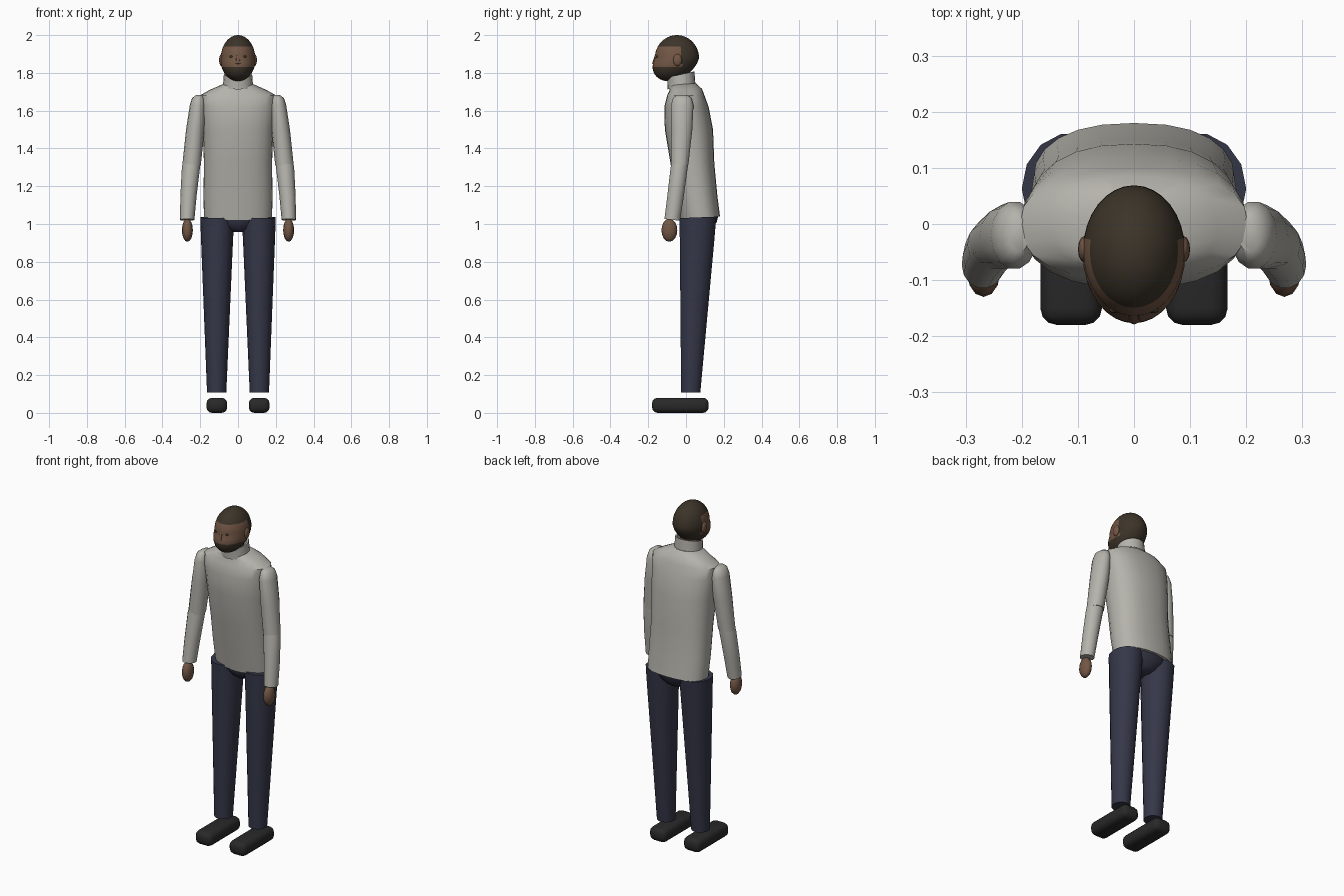
import bpy, bmesh, math
from mathutils import Vector

if "Cube" in bpy.data.objects:
    bpy.data.objects.remove(bpy.data.objects["Cube"])


def material(name, rgb):
    m = bpy.data.materials.new(name)
    m.diffuse_color = (*rgb, 1)
    m.use_nodes = True
    m.node_tree.nodes["Principled BSDF"].inputs["Base Color"].default_value = m.diffuse_color
    return m


SHIRT = material("shirt_cloth", (0.46, 0.45, 0.41))
NAVY = material("trouser_cloth", (0.035, 0.038, 0.065))
BLACK = material("shoe_leather", (0.022, 0.022, 0.022))
SKIN = material("skin", (0.17, 0.095, 0.06))
HAIR = material("hair", (0.045, 0.034, 0.022))


def finish(bm, name, mats, angle=40):
    bmesh.ops.recalc_face_normals(bm, faces=bm.faces)
    me = bpy.data.meshes.new(name)
    bm.to_mesh(me)
    bm.free()
    ob = bpy.data.objects.new(name, me)
    bpy.context.collection.objects.link(ob)
    for m in mats:
        me.materials.append(m)
    bpy.ops.object.select_all(action='DESELECT')
    ob.select_set(True)
    bpy.context.view_layer.objects.active = ob
    bpy.ops.object.shade_smooth_by_angle(angle=math.radians(angle))
    return ob


def loft(name, rings, mat, n=16, power=1.0, caps=(True, True)):
    """Skin through rings of (cx, cy, cz, rx, ry, tilt); tilt lifts the back."""
    bm = bmesh.new()
    loops = []
    for cx, cy, cz, rx, ry, tilt in rings:
        loop = []
        for i in range(n):
            a = 2 * math.pi * i / n
            c, s = math.cos(a), math.sin(a)
            c = math.copysign(abs(c) ** power, c)
            s = math.copysign(abs(s) ** power, s)
            loop.append(bm.verts.new((cx + rx * c, cy + ry * s, cz + tilt * s)))
        loops.append(loop)
    for a, b in zip(loops, loops[1:]):
        for i in range(n):
            j = (i + 1) % n
            bm.faces.new((a[i], a[j], b[j], b[i]))
    if caps[0]:
        bm.faces.new(loops[0])
    if caps[1]:
        bm.faces.new(loops[-1])
    return finish(bm, name, [mat])


def ellipsoid(name, centre, radii, mat, u=12, v=8):
    bm = bmesh.new()
    bmesh.ops.create_uvsphere(bm, u_segments=u, v_segments=v, radius=1)
    for vert in bm.verts:
        vert.co = Vector(centre) + Vector([p * r for p, r in zip(vert.co, radii)])
    return finish(bm, name, [mat], 60)


# Torso: z, half width, front y, back y, tilt
profile = [(1.03, .18, -.03, .18, .01), (1.15, .183, -.052, .166, 0),
           (1.32, .18, -.082, .15, 0), (1.5, .188, -.112, .143, 0),
           (1.62, .2, -.115, .12, 0), (1.68, .203, -.1, .098, 0),
           (1.71, .15, -.088, .085, .005), (1.74, .08, -.085, .052, .005)]
loft("torso", [(0, (f + b) / 2, z, rx, (b - f) / 2, t)
               for z, rx, f, b, t in profile], SHIRT, 24, 0.85)

# Rolled collar and neck
loft("collar", [(0, -.024, 1.725, .08, .074, .012), (0, -.026, 1.765, .077, .073, .012),
                (0, -.028, 1.792, .075, .073, .016), (0, -.028, 1.79, .065, .063, .016),
                (0, -.026, 1.74, .065, .063, .012)], SHIRT, 20, caps=(True, True))
loft("neck", [(0, -.03, 1.74, .055, .055, 0), (0, -.045, 1.84, .055, .055, 0)], SKIN, 16)

# Pelvis
loft("pelvis", [(0, .07, 1.04, .165, .1, 0), (0, .068, 1.01, .13, .095, 0),
                (0, .065, .975, .075, .075, 0), (0, .065, .958, .04, .05, 0)], NAVY, 16)

for side, s in (("left", 1), ("right", -1)):
    # Trouser leg
    loft(side + "_leg", [(s * .11, .063, 1.035, .09, .1, .004),
                         (s * .111, .058, .9, .084, .093, 0),
                         (s * .113, .025, .107, .051, .052, 0)], NAVY, 14)
    # Sleeve in two pieces, with a seam at the elbow
    loft(side + "_upper_arm", [(s * .205, -.02, 1.682, .018, .03, 0),
                               (s * .21, -.02, 1.667, .033, .05, 0),
                               (s * .213, -.02, 1.63, .042, .061, 0),
                               (s * .226, -.023, 1.5, .049, .058, 0),
                               (s * .246, -.033, 1.31, .049, .047, .005)], SHIRT, 14)
    loft(side + "_forearm", [(s * .246, -.034, 1.325, .046, .045, .004),
                             (s * .249, -.036, 1.3, .048, .047, .004),
                             (s * .262, -.055, 1.15, .043, .045, 0),
                             (s * .269, -.073, 1.022, .038, .042, -.005)], SHIRT, 14)
    # Hand
    ellipsoid(side + "_hand", (s * .268, -.088, .967), (.029, .042, .061), SKIN)
    # Shoe: rounded block
    bm = bmesh.new()
    bmesh.ops.create_cube(bm, size=1)
    for v in bm.verts:
        v.co = (s * .112 + v.co.x * .11, -.03 + v.co.y * .3, .04 + v.co.z * .08)
    bmesh.ops.bevel(bm, geom=bm.edges[:], offset=.03, segments=3, profile=.5, affect='EDGES')
    finish(bm, side + "_shoe", [BLACK], 60)
    # Ear and eye
    ellipsoid(side + "_ear", (s * .088, -.045, 1.868), (.012, .024, .032), SKIN)
    ellipsoid(side + "_eye", (s * .034, -.153, 1.886), (.011, .006, .006), HAIR, 8, 6)

# Head: sheared egg with hair, face and beard zones
bm = bmesh.new()
bmesh.ops.create_uvsphere(bm, u_segments=32, v_segments=24, radius=1)
for v in bm.verts:
    x, y, z = v.co
    fuller = 1 + .1 * max(0, -z) * (1 - z * z)
    drop = max(0, -z) * .045
    v.co = (x * .091 * fuller, -.048 + y * .117 * fuller - drop, 1.878 + z * .122)
for f in bm.faces:
    c = f.calc_center_median()
    if c.z > 1.935 or c.y > -.025:
        f.material_index = 1          # hair
    elif c.z < 1.835:
        f.material_index = 1          # beard
    else:
        f.material_index = 0
finish(bm, "head", [SKIN, HAIR], 60)

# Nose
loft("nose", [(0, -.158, 1.9, .008, .004, 0), (0, -.163, 1.865, .012, .012, 0),
              (0, -.163, 1.85, .017, .016, 0), (0, -.157, 1.838, .012, .008, 0)], SKIN, 8)

# Mouth
ellipsoid("mouth", (0, -.16, 1.818), (.022, .006, .004), SKIN, 10, 6)
